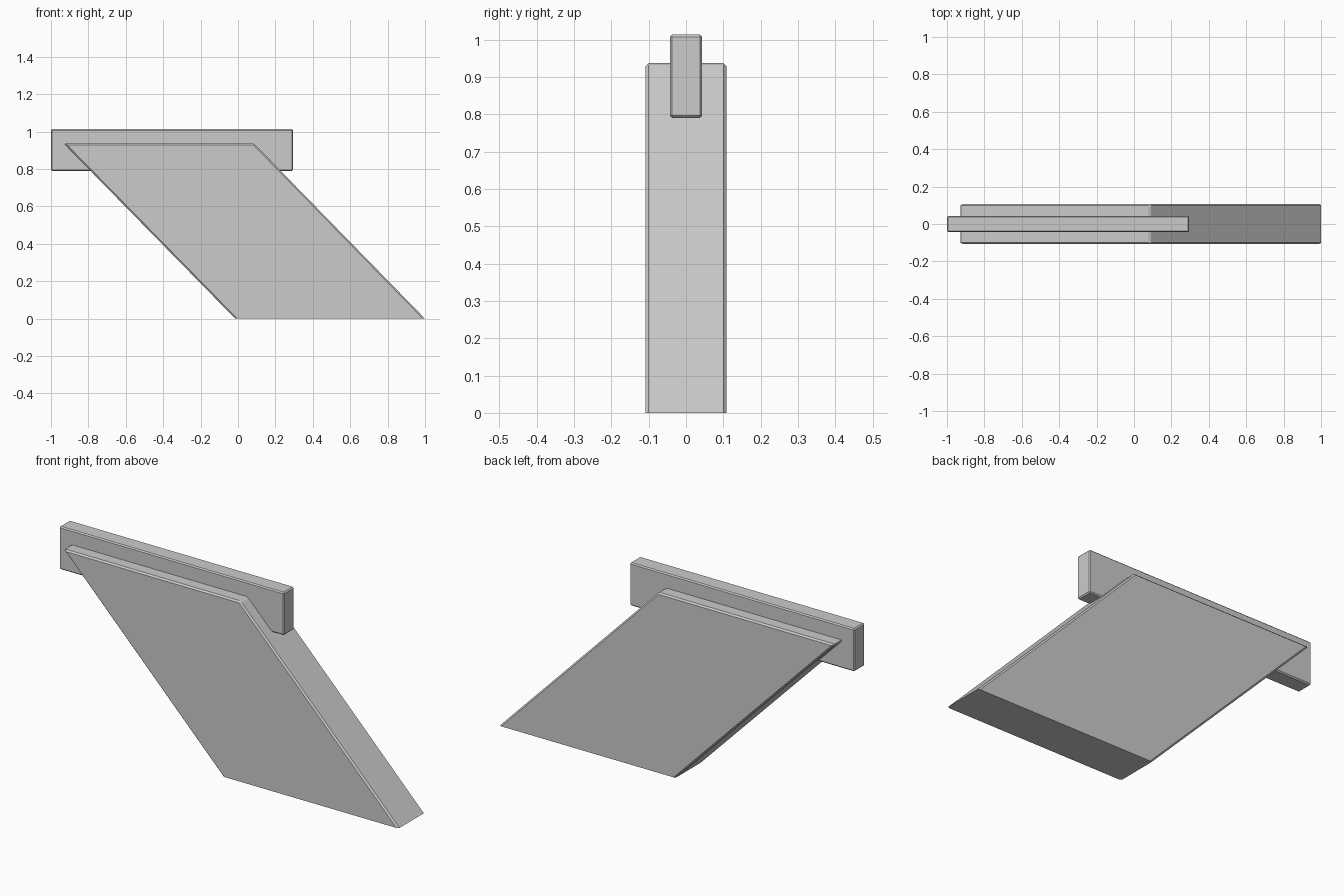
import bpy
import bmesh

cube = bpy.data.objects.get("Cube")
if cube:
    bpy.data.objects.remove(cube, do_unlink=True)

# Single plain grey
grey = bpy.data.materials.new("plain grey")
grey.use_nodes = True
color = (0.6, 0.6, 0.6, 1)
grey.diffuse_color = color
grey.node_tree.nodes["Principled BSDF"].inputs["Base Color"].default_value = color


def bevelled_prism(name, outline, half_depth, bevel, sharp_base=False):
    """Extrude an x-z outline along y and chamfer its edges."""
    bm = bmesh.new()
    face = bm.faces.new([bm.verts.new((x, -half_depth, z)) for x, z in outline])
    ext = bmesh.ops.extrude_face_region(bm, geom=[face])
    moved = [g for g in ext["geom"] if isinstance(g, bmesh.types.BMVert)]
    bmesh.ops.translate(bm, verts=moved, vec=(0, 2 * half_depth, 0))
    bmesh.ops.recalc_face_normals(bm, faces=bm.faces)
    edges = [e for e in bm.edges
             if not (sharp_base and all(v.co.z < 0.001 for v in e.verts))]
    bmesh.ops.bevel(bm, geom=edges, offset=bevel, offset_type='OFFSET',
                    segments=1, affect='EDGES', clamp_overlap=True)
    mesh = bpy.data.meshes.new(name)
    bm.to_mesh(mesh)
    bm.free()
    mesh.materials.append(grey)
    obj = bpy.data.objects.new(name, mesh)
    bpy.context.collection.objects.link(obj)
    return obj


# Slanted slab, cut flat where it meets the ground
bevelled_prism("slanted_slab",
               [(-0.015, 0), (1.0, 0), (0.085, 0.937), (-0.933, 0.937)],
               0.108, 0.008, sharp_base=True)

# Narrow bar set through the top of the slab
bevelled_prism("top_bar",
               [(-1.0, 0.79), (0.295, 0.79), (0.295, 1.013), (-1.0, 1.013)],
               0.043, 0.006)
